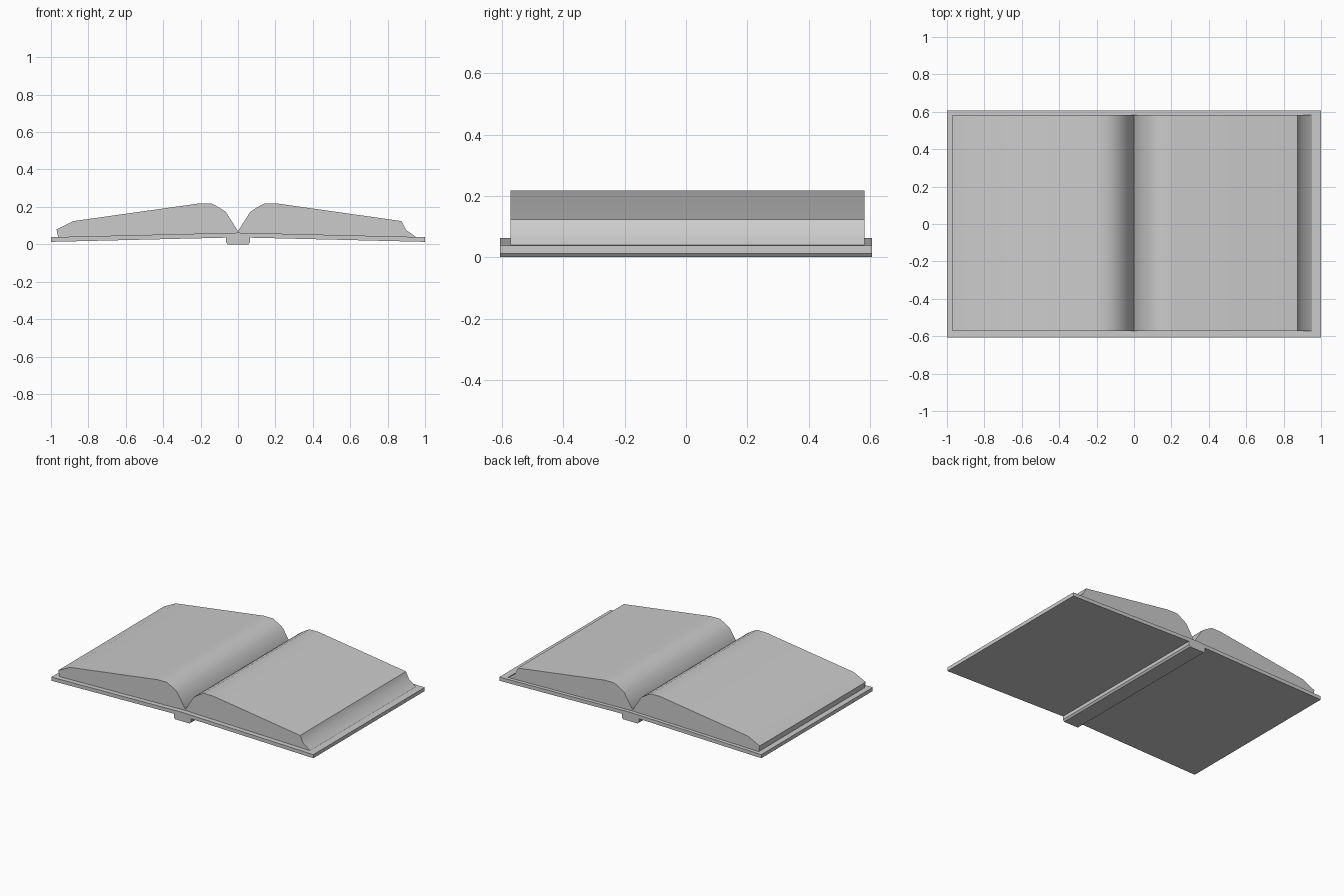
import bpy, bmesh, math

if "Cube" in bpy.data.objects:
    bpy.data.objects.remove(bpy.data.objects["Cube"])


def extrude_profile(name, points, y0, y1, angle=30):
    """Closed (x, z) outline extruded along y."""
    bm = bmesh.new()
    face = bm.faces.new([bm.verts.new((x, y0, z)) for x, z in points])
    out = bmesh.ops.extrude_face_region(bm, geom=[face])
    verts = [v for v in out["geom"] if isinstance(v, bmesh.types.BMVert)]
    bmesh.ops.translate(bm, verts=verts, vec=(0, y1 - y0, 0))
    bmesh.ops.recalc_face_normals(bm, faces=bm.faces)
    mesh = bpy.data.meshes.new(name)
    bm.to_mesh(mesh)
    bm.free()
    obj = bpy.data.objects.new(name, mesh)
    bpy.context.collection.objects.link(obj)
    bpy.ops.object.select_all(action='DESELECT')
    obj.select_set(True)
    bpy.context.view_layer.objects.active = obj
    bpy.ops.object.shade_smooth_by_angle(angle=math.radians(angle))
    return obj


# Hard cover: two boards sloping down from the middle
extrude_profile("cover", [(-1, 0.013), (0, 0.037), (1, 0.013),
                          (1, 0.038), (0, 0.062), (-1, 0.038)], -0.607, 0.607)

# Spine strip with rounded lower edges
extrude_profile("spine", [(-0.065, 0.038), (-0.065, 0.012), (-0.055, 0.0),
                          (0.055, 0.0), (0.065, 0.012), (0.065, 0.038)], -0.607, 0.607)

# Page blocks: shared curve from gutter to crest, each with its own fore-edge
curve = [(0, 0.07), (0.065, 0.173), (0.1, 0.196), (0.14, 0.218), (0.21, 0.218)]
left_edge = [(0.88, 0.124), (0.97, 0.08), (0.962, 0.037)]
right_edge = [(0.875, 0.124), (0.897, 0.078), (0.953, 0.038)]
for name, side, edge in (("left_pages", -1, left_edge), ("right_pages", 1, right_edge)):
    outline = [(0, 0.06)] + curve + edge
    extrude_profile(name, [(side * x, z) for x, z in outline], -0.573, 0.582, 35)
